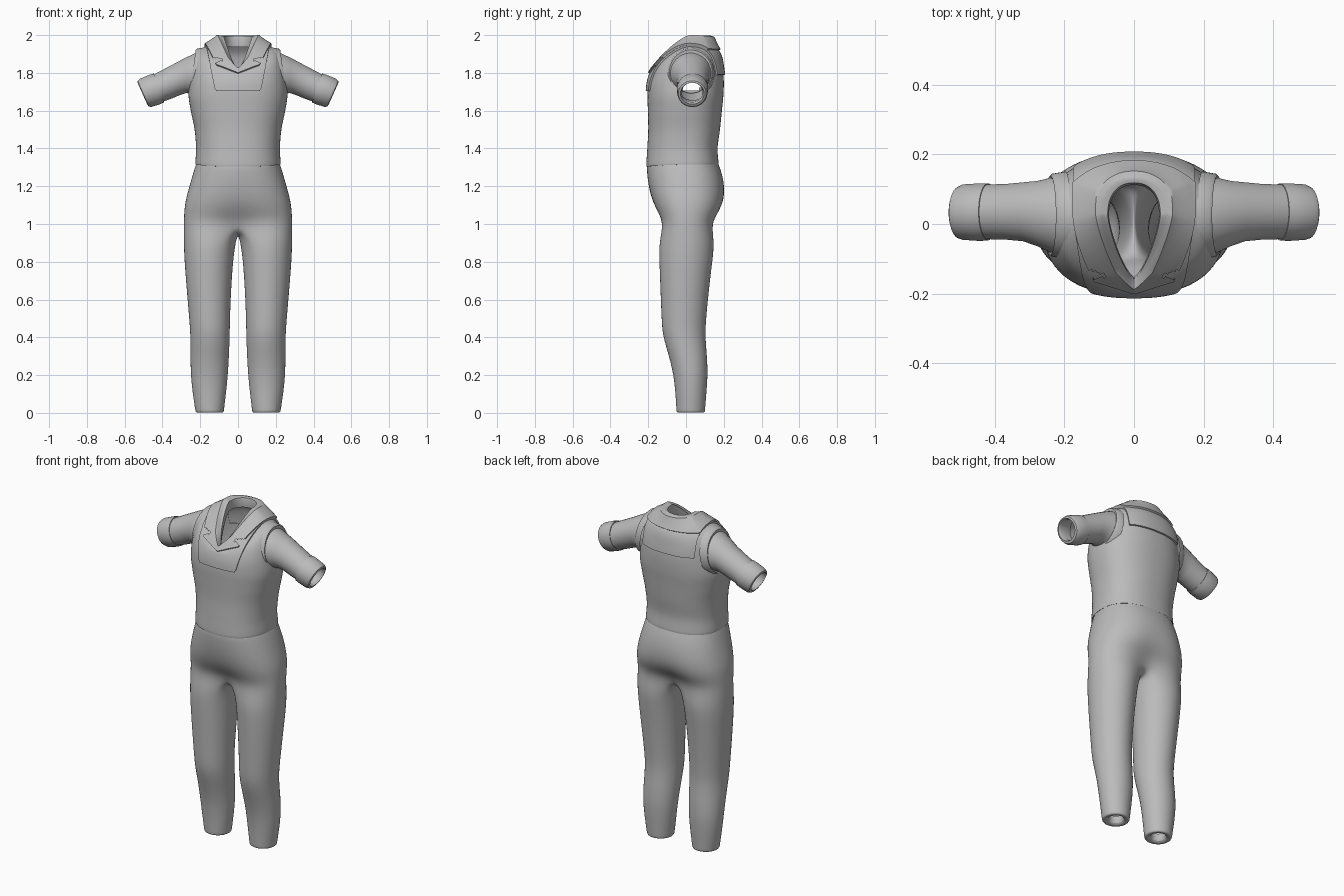
import bpy, bmesh, math
from mathutils import Vector
from mathutils.geometry import interpolate_bezier

if "Cube" in bpy.data.objects:
    bpy.data.objects.remove(bpy.data.objects["Cube"])

cloth = bpy.data.materials.new("grey_cloth")
cloth.diffuse_color = (0.5, 0.5, 0.5, 1)
cloth.use_nodes = True
cloth.node_tree.nodes["Principled BSDF"].inputs["Base Color"].default_value = cloth.diffuse_color


def finish(name, bm, angle=40, mirror=False, subsurf=0):
    bmesh.ops.recalc_face_normals(bm, faces=bm.faces)
    me = bpy.data.meshes.new(name)
    bm.to_mesh(me)
    bm.free()
    me.materials.append(cloth)
    ob = bpy.data.objects.new(name, me)
    bpy.context.collection.objects.link(ob)
    bpy.ops.object.select_all(action='DESELECT')
    ob.select_set(True)
    bpy.context.view_layer.objects.active = ob
    bpy.ops.object.shade_smooth_by_angle(angle=math.radians(angle))
    if mirror:
        ob.modifiers.new("mirror", 'MIRROR').merge_threshold = 0.002
    if subsurf:
        m = ob.modifiers.new("smooth", 'SUBSURF')
        m.levels = m.render_levels = subsurf
    return ob


def loft(bm, rings):
    """Skin a list of closed point rings."""
    vs = [[bm.verts.new(p) for p in r] for r in rings]
    for a, b in zip(vs, vs[1:]):
        n = len(a)
        for i in range(n):
            bm.faces.new((a[i], a[(i + 1) % n], b[(i + 1) % n], b[i]))
    return vs


def power(v, e):
    return math.copysign(abs(v) ** e, v)


# ---- vest surface: half width, front y, back y, widest y, side z, front z, back z, front roundness
VEST = [
    (.218, -.200, .165, 0, 1.325, 1.315, 1.325, 2.4),
    (.226, -.210, .173, 0, 1.318, 1.308, 1.318, 2.4),
    (.222, -.205, .167, 0, 1.40, 1.40, 1.40, 2.4),
    (.230, -.200, .180, 0, 1.50, 1.50, 1.50, 2.4),
    (.250, -.202, .190, 0, 1.60, 1.60, 1.60, 2.4),
    (.262, -.204, .198, 0, 1.69, 1.68, 1.68, 2.4),
    (.250, -.200, .200, 0, 1.80, 1.74, 1.76, 2.4),
    (.222, -.190, .192, .01, 1.90, 1.78, 1.83, 2.2),
    (.165, -.182, .175, .02, 1.94, 1.795, 1.90, 1.8),
    (.092, -.170, .130, .03, 1.960, 1.808, 1.960, 1.35),
]
TOP = len(VEST) - 1


def vest_point(th, t):
    i = min(int(t), TOP - 1)
    f = t - i
    k = [VEST[max(0, min(TOP, i + j))] for j in (-1, 0, 1, 2)]
    hx, yf, yb, ym, zs, zf, zb, n = [
        b + .5 * f * (c - a + f * (2 * a - 5 * b + 4 * c - d + f * (3 * (b - c) + d - a)))
        for a, b, c, d in zip(*k)]
    c, s = math.cos(th), math.sin(th)
    if s > 0:
        n = 2.3
    q = abs(s) ** (2 / n)
    ye, ze = (yf, zf) if s < 0 else (yb, zb)
    return Vector((hx * power(c, 2 / n), ym + (ye - ym) * q, zs + (ze - zs) * q ** n))


def vest_normal(th, t):
    e = .03
    du = vest_point(th + e, t) - vest_point(th - e, t)
    dv = vest_point(th, min(TOP, t + e)) - vest_point(th, t - e)
    return du.cross(dv).normalized()


def reach(th, inside):
    """Walk down from the neck until the outline rule is left."""
    t = TOP - .05
    while t > 1 and inside(vest_point(th, t)):
        t -= .01
    return t


def angles(n):
    return [2 * math.pi * (i + .5) / n for i in range(n)]


# vest with open armholes
bm = bmesh.new()
loft(bm, [[vest_point(a, TOP * j / 54) for a in angles(72)] for j in range(55)])
holes = []
for f in bm.faces:
    p = f.calc_center_median()
    if abs(p.x) > .15 and ((p.y - .03) / .09) ** 2 + ((p.z - 1.79) / .085) ** 2 < 1:
        holes.append(f)
bmesh.ops.delete(bm, geom=holes, context='FACES')
finish("vest", bm)


# raised yoke panel on chest and back
def in_yoke(p):
    if p.y < .03:
        return p.z > 1.705 and abs(p.x) < .118 + (p.z - 1.705) * .21
    return p.z > 1.79 and abs(p.x) < .168


def in_collar(p):
    x = abs(p.x)
    if p.y < .03:
        return p.z > 1.79 + .38 * x and x < .115 + (p.z - 1.835) * .5
    return p.z > 1.915 and x < .168


TH = angles(160)
bm = bmesh.new()
ends = [reach(a, in_yoke) for a in TH]
rows = [[vest_point(a, TOP + (e - TOP) * j / 16) + vest_normal(a, TOP + (e - TOP) * j / 16) * .010
         for a, e in zip(TH, ends)] for j in range(17)]
rows.append([vest_point(a, e) - vest_normal(a, e) * .004 for a, e in zip(TH, ends)])
loft(bm, rows)
finish("yoke_panel", bm)

# folded collar with lapels
bm = bmesh.new()
ends = [reach(a, in_collar) for a in TH]


def collar_point(a, e, v):
    t = TOP + (e - TOP) * v
    p = vest_point(a, t)
    lift = .012 + .026 * max(0, (vest_point(a, TOP).z - 1.805) / .155)
    return p + vest_normal(a, t) * .020 * min(1, v * 4) + Vector((0, 0, lift * (1 - v) ** 1.5))


rows = []
for depth, shrink in ((.06, .80), (.03, .78), (.004, .82)):
    rows.append([Vector((p.x * shrink, -.02 + (p.y + .02) * (shrink + .1), p.z - depth))
                 for p in (collar_point(a, e, 0) for a, e in zip(TH, ends))])
rows += [[collar_point(a, e, j / 16) for a, e in zip(TH, ends)] for j in range(17)]
rows.append([vest_point(a, e) + vest_normal(a, e) * .004 for a, e in zip(TH, ends)])
loft(bm, rows)
notch = []
for f in bm.faces:
    p = f.calc_center_median()
    x = abs(p.x)
    if p.y < 0 and x > .08 and abs(p.z - 1.872 - (x - .08) * -.2) < (x - .08) * .3 + .003:
        notch.append(f)
bmesh.ops.delete(bm, geom=notch, context='FACES')
finish("collar", bm)


# ---- sleeves: rings between a top and a bottom point
def sleeve_ring(tx, tz, bx, bz, yc, yh, n=28):
    mx, mz, dx, dz = (tx + bx) / 2, (tz + bz) / 2, (tx - bx) / 2, (tz - bz) / 2
    return [(mx + dx * math.sin(a), yc + yh * math.cos(a), mz + dz * math.sin(a)) for a in angles(n)]


PARTS = {
    "sleeve": [
        (.175, 1.920, .200, 1.670, .025, .118), (.230, 1.903, .248, 1.688, .025, .108),
        (.280, 1.880, .275, 1.693, .030, .094), (.330, 1.853, .305, 1.683, .035, .085),
        (.385, 1.824, .350, 1.664, .035, .080), (.445, 1.792, .395, 1.648, .035, .079)],
    "armhole_trim": [
        (.180, 1.935, .215, 1.660, .025, .126), (.215, 1.930, .250, 1.672, .025, .120),
        (.224, 1.922, .256, 1.680, .025, .114), (.222, 1.900, .250, 1.695, .025, .100)],
    "cuff": [
        (.442, 1.786, .397, 1.655, .035, .074), (.446, 1.797, .391, 1.643, .035, .082),
        (.470, 1.790, .412, 1.634, .034, .083), (.518, 1.770, .458, 1.619, .034, .080),
        (.531, 1.758, .473, 1.622, .033, .074), (.532, 1.748, .481, 1.634, .033, .063),
        (.515, 1.748, .468, 1.645, .033, .056), (.440, 1.785, .395, 1.655, .035, .072)],
}
for name, rings in PARTS.items():
    bm = bmesh.new()
    loft(bm, [sleeve_ring(*r) for r in rings])
    finish(name, bm, mirror=True)

# ---- trousers: legs as z, inner x, outer x, front y, back y
LEG = [
    (.05, .112, .188, -.012, .064), (.002, .112, .188, -.012, .064), (0, .076, .225, -.050, .100),
    (.012, .075, .226, -.051, .101), (.10, .064, .240, -.056, .108), (.20, .054, .251, -.066, .116),
    (.30, .048, .252, -.090, .112), (.41, .044, .252, -.125, .102), (.50, .043, .259, -.130, .107),
    (.65, .037, .272, -.136, .122), (.80, .027, .284, -.142, .140), (.90, .014, .288, -.144, .152)]
# hips as z, half width, front y, back y, centre crease
HIPS = [
    (1.00, .288, -.150, .168, .40), (1.06, .286, -.168, .195, .17), (1.12, .280, -.188, .211, .06),
    (1.20, .258, -.202, .208, .02), (1.27, .238, -.207, .190, 0), (1.31, .225, -.208, .175, 0),
    (1.345, .212, -.196, .162, 0)]
SPAN = [-120 + 24 * i for i in range(11)] + [140, 160, 180, 200, 220]


def leg_ring(z, xi, xo, yf, yb):
    cx, cy, rx, ry = (xi + xo) / 2, (yf + yb) / 2, (xo - xi) / 2 * 1.02, (yb - yf) / 2 * 1.02
    return [(cx + rx * math.cos(math.radians(d)), cy + ry * math.sin(math.radians(d)), z) for d in SPAN]


def hip_arc(z, hx, yf, yb, crease):
    pts = []
    for i in range(11):
        a = math.radians(-90 + 18 * i)
        x = 0 if i in (0, 10) else hx * 1.01 * math.cos(a) ** .87
        y = (yb if i > 5 else -yf) * 1.01 * power(math.sin(a), .87)
        pts.append((x, y * (1 - crease * (1 - x / hx) ** 2), z))
    return pts


bm = bmesh.new()
arc = hip_arc(*HIPS[0])
y0, y1 = arc[10][1], arc[0][1]
saddle = [(0, y0 + (y1 - y0) * k / 6, 1.0 - .055 * math.sin(math.pi * k / 6)) for k in range(1, 6)]
last = loft(bm, [leg_ring(*r) for r in LEG] + [arc + saddle])[-1][:11]
for h in HIPS[1:]:
    row = [bm.verts.new(p) for p in hip_arc(*h)]
    for i in range(10):
        bm.faces.new((last[i], last[i + 1], row[i + 1], row[i]))
    last = row
finish("trousers", bm, angle=80, mirror=True, subsurf=2)
